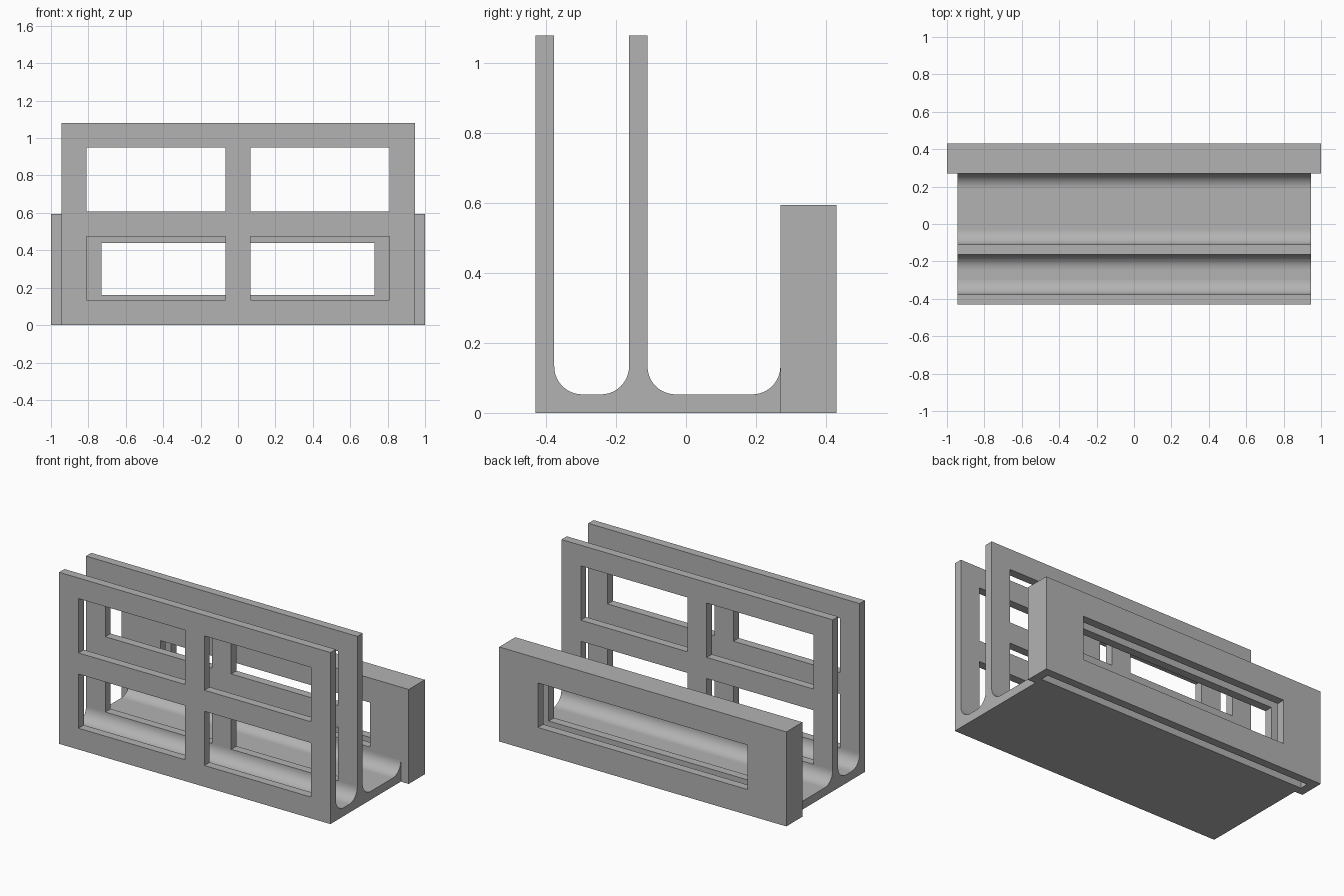
import bpy, bmesh, math

if "Cube" in bpy.data.objects:
    bpy.data.objects.remove(bpy.data.objects["Cube"])

grey = bpy.data.materials.new("plain grey")
grey.use_nodes = True
COLOUR = (0.45, 0.45, 0.45, 1)
grey.diffuse_color = COLOUR
grey.node_tree.nodes["Principled BSDF"].inputs["Base Color"].default_value = COLOUR

HALF = 0.945       # half width of the holder
WALL = 0.053       # panel and floor thickness
FILLET = 0.08      # radius at the foot of each panel
FRONT, MIDDLE, BACK, REAR = -0.43, -0.163, 0.27, 0.43
TOP, BLOCK_TOP = 1.08, 0.595


def make_object(name, bm):
    bmesh.ops.recalc_face_normals(bm, faces=bm.faces)
    mesh = bpy.data.meshes.new(name)
    bm.to_mesh(mesh)
    bm.free()
    mesh.materials.append(grey)
    obj = bpy.data.objects.new(name, mesh)
    bpy.context.collection.objects.link(obj)
    return obj


def box(name, x0, x1, y0, y1, z0, z1):
    bm = bmesh.new()
    bmesh.ops.create_cube(bm, size=1)
    for v in bm.verts:
        v.co = ((x0 + x1) / 2 + v.co.x * (x1 - x0),
                (y0 + y1) / 2 + v.co.y * (y1 - y0),
                (z0 + z1) / 2 + v.co.z * (z1 - z0))
    return make_object(name, bm)


def extrude_profile(name, points, half):
    bm = bmesh.new()
    face = bm.faces.new([bm.verts.new((-half, y, z)) for y, z in points])
    moved = bmesh.ops.extrude_face_region(bm, geom=[face])["geom"]
    verts = [g for g in moved if isinstance(g, bmesh.types.BMVert)]
    bmesh.ops.translate(bm, verts=verts, vec=(2 * half, 0, 0))
    return make_object(name, bm)


def cut(obj, *bounds):
    """Cut a box-shaped opening and discard the cutter."""
    cutter = box("cutter", *bounds)
    cutter.hide_render = True
    mod = obj.modifiers.new("opening", "BOOLEAN")
    mod.operation, mod.solver, mod.object = "DIFFERENCE", "EXACT", cutter
    bpy.context.view_layer.objects.active = obj
    bpy.ops.object.modifier_apply(modifier=mod.name)
    bpy.data.objects.remove(cutter)


def arc(cy, start, end, steps=12):
    """Fillet points sitting on the floor, angles in degrees."""
    for i in range(steps + 1):
        a = math.radians(start + (end - start) * i / steps)
        yield cy + FILLET * math.cos(a), WALL + FILLET + FILLET * math.sin(a)


def channel(y0, y1):
    """Rounded trough between two uprights."""
    return [*arc(y0 + FILLET, 180, 270), *arc(y1 - FILLET, 270, 360)]


# Floor and two upright panels as one filleted section
section = [(FRONT, 0), (FRONT, TOP), (FRONT + WALL, TOP),
           *channel(FRONT + WALL, MIDDLE),
           (MIDDLE, TOP), (MIDDLE + WALL, TOP),
           *channel(MIDDLE + WALL, BACK), (BACK, 0)]
holder = extrude_profile("floor_and_panels", section, HALF)

# Four windows through both panels
for x0, x1 in ((-0.81, -0.067), (0.067, 0.81)):
    for z0, z1 in ((0.134, 0.475), (0.608, 0.95)):
        cut(holder, x0, x1, FRONT - 0.1, MIDDLE + WALL + 0.02, z0, z1)
for face in holder.data.polygons:
    face.use_smooth = max(abs(c) for c in face.normal) < 0.9999

# Rear block with a wide window and a panel slot open underneath
block = box("rear_block", -1, 1, BACK, REAR, 0, BLOCK_TOP)
cut(block, -HALF, HALF, BACK + WALL, REAR - WALL, -0.1, BLOCK_TOP - WALL)
cut(block, -0.73, 0.73, BACK - 0.1, REAR + 0.1, 0.16, 0.44)
